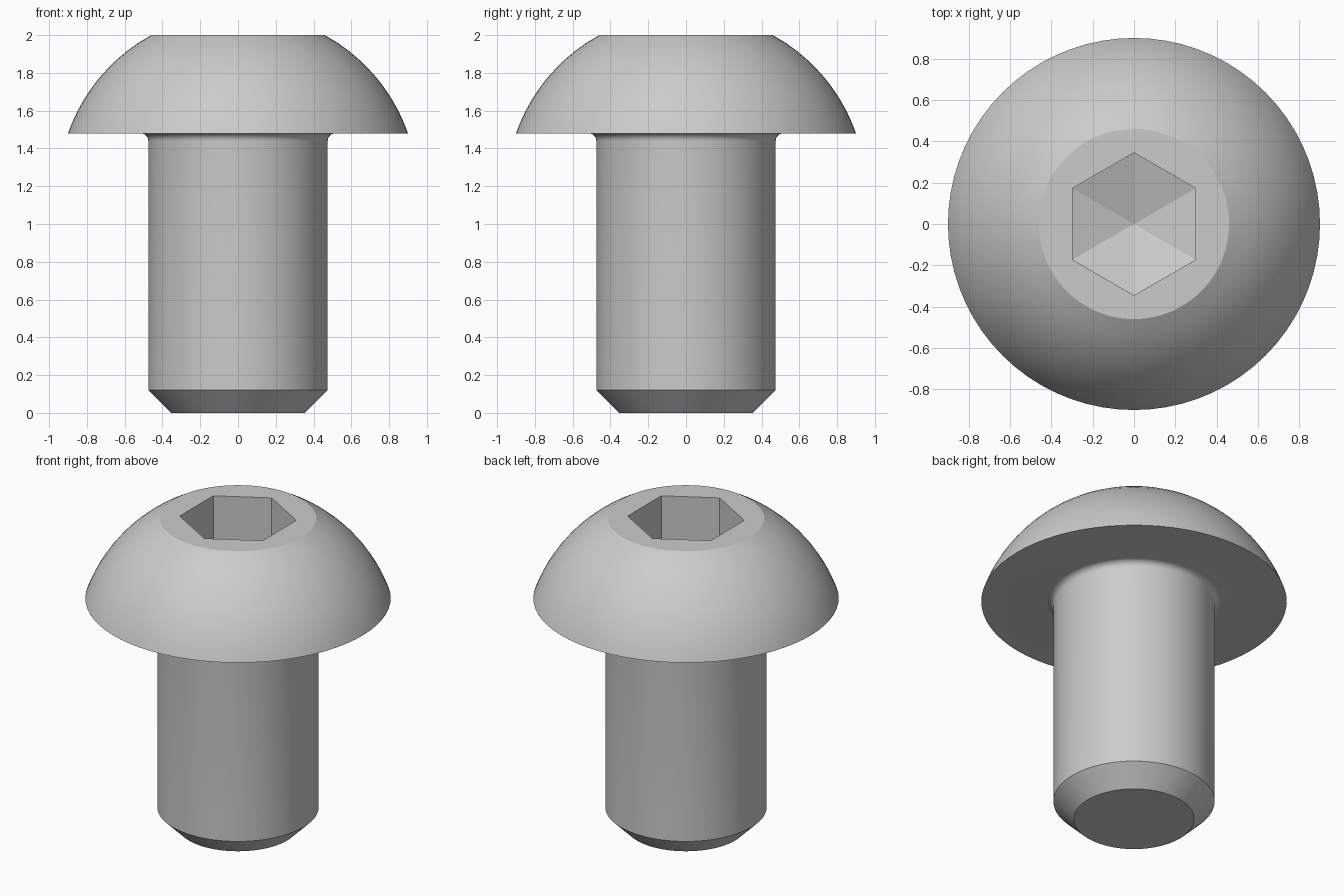
import bpy, bmesh
from math import pi, sin, cos, sqrt, radians

if "Cube" in bpy.data.objects:
    bpy.data.objects.remove(bpy.data.objects["Cube"], do_unlink=True)

SEGMENTS = 72
HEIGHT, HEAD_Z = 2.0, 1.48
HEAD_R, TOP_R, SHANK_R, TIP_R = 0.90, 0.46, 0.475, 0.355
FILLET = 0.04
SOCKET_R, SOCKET_Z, SOCKET_POINT = 0.345, 1.69, 0.10

steel = bpy.data.materials.new("grey steel")
steel.use_nodes = True
colour = (0.6, 0.6, 0.6, 1)
steel.diffuse_color = colour
steel.node_tree.nodes["Principled BSDF"].inputs["Base Color"].default_value = colour


def make_object(name, bm):
    bmesh.ops.recalc_face_normals(bm, faces=bm.faces)
    mesh = bpy.data.meshes.new(name)
    bm.to_mesh(mesh)
    bm.free()
    mesh.materials.append(steel)
    obj = bpy.data.objects.new(name, mesh)
    bpy.context.collection.objects.link(obj)
    return obj


def ring(bm, radius, z, count, start=0.0):
    angles = [start + 2 * pi * i / count for i in range(count)]
    return [bm.verts.new((radius * cos(a), radius * sin(a), z)) for a in angles]


def skin(bm, lower, upper):
    n = len(lower)
    for i in range(n):
        j = (i + 1) % n
        bm.faces.new((lower[i], lower[j], upper[j], upper[i]))


# Profile: chamfered tip, shank, fillet under the head, spherical dome
profile = [(TIP_R, 0), (SHANK_R, 0.12)]
for i in range(9):
    a = pi / 2 * i / 8
    profile.append((SHANK_R + FILLET * (1 - cos(a)), HEAD_Z - FILLET * (1 - sin(a))))
centre = (HEIGHT**2 + TOP_R**2 - HEAD_Z**2 - HEAD_R**2) / (2 * (HEIGHT - HEAD_Z))
dome_r = sqrt(HEAD_R**2 + (HEAD_Z - centre)**2)
for i in range(13):
    z = HEAD_Z + (HEIGHT - HEAD_Z) * i / 12
    profile.append((sqrt(dome_r**2 - (z - centre)**2), z))

bm = bmesh.new()
rings = [ring(bm, r, z, SEGMENTS) for r, z in profile]
for lower, upper in zip(rings, rings[1:]):
    skin(bm, lower, upper)
bm.faces.new(rings[0])
bm.faces.new(rings[-1])
screw = make_object("button_head_screw", bm)

# Hexagonal drive socket with a shallow pointed floor
bm = bmesh.new()
floor = ring(bm, SOCKET_R, SOCKET_Z, 6, pi / 2)
mouth = ring(bm, SOCKET_R, HEIGHT + 0.2, 6, pi / 2)
point = bm.verts.new((0, 0, SOCKET_Z - SOCKET_POINT))
skin(bm, floor, mouth)
bm.faces.new(mouth)
for i in range(6):
    bm.faces.new((floor[i], floor[(i + 1) % 6], point))
cutter = make_object("socket_cutter", bm)
cutter.hide_render = True

cut = screw.modifiers.new("hex socket", "BOOLEAN")
cut.operation = "DIFFERENCE"
cut.solver = "EXACT"
cut.object = cutter
bpy.ops.object.select_all(action="DESELECT")
bpy.context.view_layer.objects.active = screw
screw.select_set(True)
bpy.ops.object.modifier_apply(modifier=cut.name)
bpy.data.objects.remove(cutter, do_unlink=True)
bpy.ops.object.shade_smooth_by_angle(angle=radians(15))
